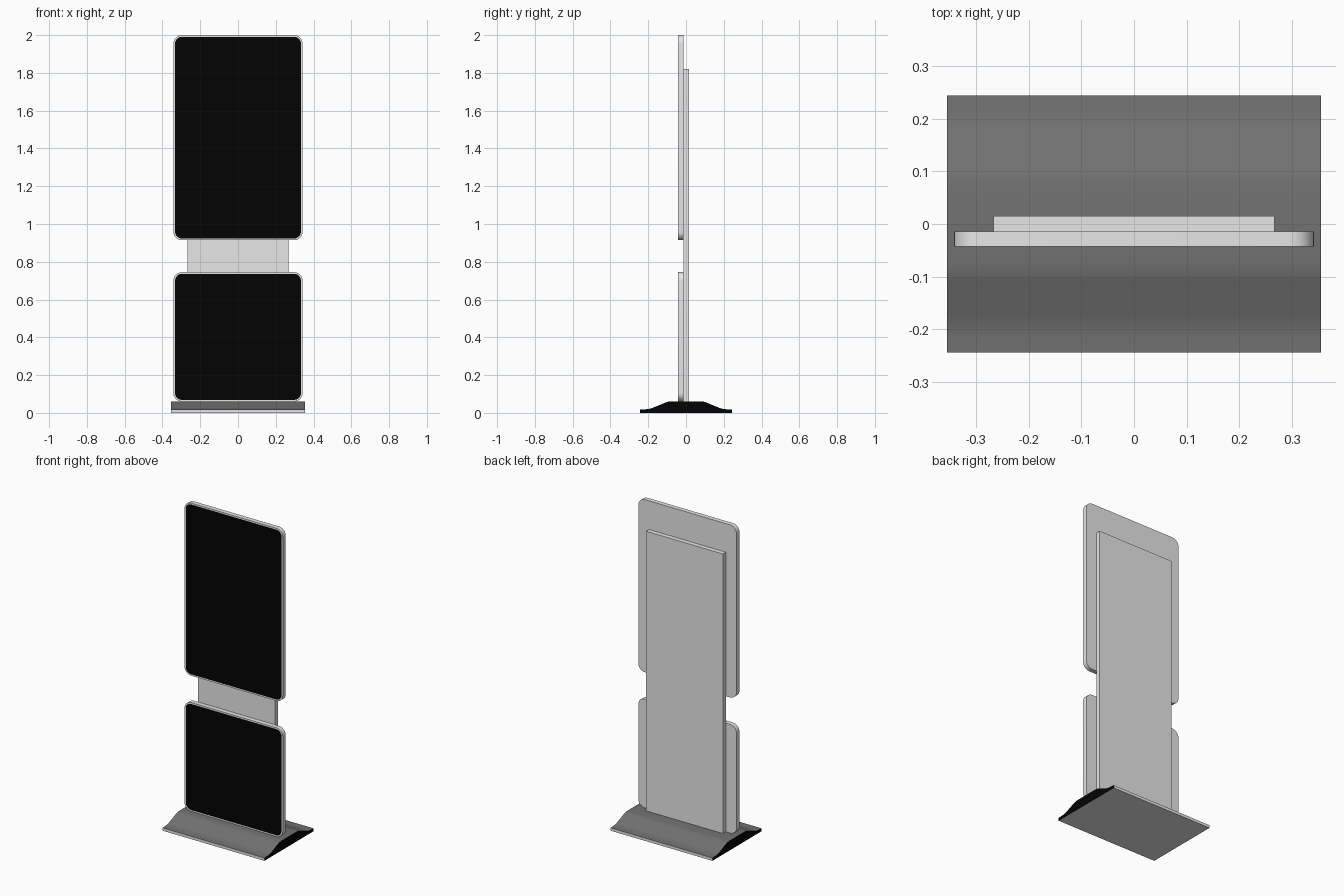
import bpy
import bmesh
import math

if "Cube" in bpy.data.objects:
    bpy.data.objects.remove(bpy.data.objects["Cube"], do_unlink=True)


def material(name, value):
    mat = bpy.data.materials.new(name)
    mat.use_nodes = True
    colour = (value, value, value, 1)
    mat.diffuse_color = colour
    mat.node_tree.nodes["Principled BSDF"].inputs["Base Color"].default_value = colour
    return mat


silver = material("silver grey", 0.8)
black = material("black", 0.001)
dark = material("dark grey", 0.17)


def finish(bm, name, mats):
    mesh = bpy.data.meshes.new(name)
    bm.to_mesh(mesh)
    bm.free()
    for mat in mats:
        mesh.materials.append(mat)
    obj = bpy.data.objects.new(name, mesh)
    bpy.context.collection.objects.link(obj)
    bpy.ops.object.select_all(action="DESELECT")
    obj.select_set(True)
    bpy.context.view_layer.objects.active = obj
    bpy.ops.object.shade_smooth_by_angle(angle=math.radians(30))


def extrude(points, offset):
    """Solid prism from a closed outline."""
    bm = bmesh.new()
    face = bm.faces.new([bm.verts.new(p) for p in points])
    new = bmesh.ops.extrude_face_region(bm, geom=[face])["geom"]
    verts = [v for v in new if isinstance(v, bmesh.types.BMVert)]
    bmesh.ops.translate(bm, verts=verts, vec=offset)
    bmesh.ops.recalc_face_normals(bm, faces=bm.faces)
    return bm


def rounded_panel(name, half, bottom, top, front, back, radius=0.045, steps=8):
    corners = [(half, top, 0), (-half, top, 90), (-half, bottom, 180), (half, bottom, 270)]
    points = []
    for x, z, start in corners:
        cx = x - math.copysign(radius, x)
        cz = z - radius if z == top else z + radius
        for i in range(steps + 1):
            a = math.radians(start + 90 * i / steps)
            points.append((cx + radius * math.cos(a), front, cz + radius * math.sin(a)))
    bm = extrude(points, (0, back - front, 0))
    # Black screen inset in the front face, leaving a silver rim
    screen = min(bm.faces, key=lambda f: f.calc_center_median().y)
    bmesh.ops.inset_region(bm, faces=[screen], thickness=0.009)
    screen.material_index = 1
    finish(bm, name, [silver, black])


# Screens
rounded_panel("upper_screen", 0.342, 0.914, 2.0, -0.043, -0.014)
rounded_panel("lower_screen", 0.342, 0.06, 0.745, -0.043, -0.014)

# Back board joining both screens
bm = extrude([(-0.267, -0.014, 0.055), (0.267, -0.014, 0.055),
              (0.267, -0.014, 1.82), (-0.267, -0.014, 1.82)], (0, 0.029, 0))
finish(bm, "back_board", [silver])

# Foot: ramp profile mirrored front to back
half = [(0.244, 0), (0.244, 0.018), (0.215, 0.019), (0.195, 0.021), (0.175, 0.027),
        (0.11, 0.054), (0.095, 0.059), (0.075, 0.061)]
profile = half + [(-y, z) for y, z in reversed(half)]
bm = extrude([(-0.355, y, z) for y, z in profile], (0.71, 0, 0))
# Black ends, silver lips and underside
for face in bm.faces:
    if abs(face.normal.x) > 0.9:
        face.material_index = 1
    elif abs(face.normal.y) > 0.9 or face.normal.z < -0.9:
        face.material_index = 2
finish(bm, "foot", [dark, black, silver])
